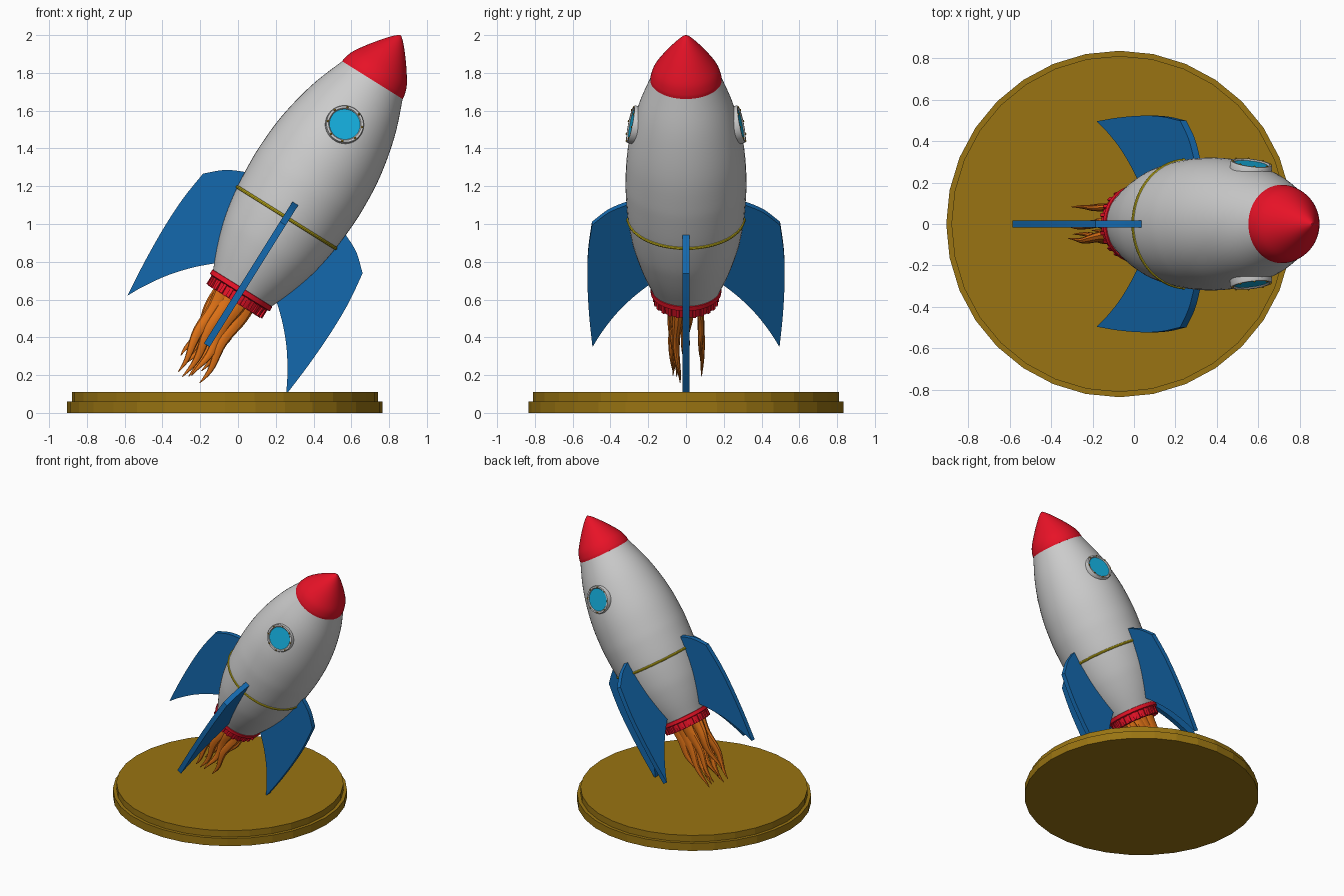
import bpy, bmesh, math
from mathutils import Matrix, Vector

if "Cube" in bpy.data.objects:
    bpy.data.objects.remove(bpy.data.objects["Cube"])

# Rocket frame: local z runs along the tilted body axis
ROCKET = Matrix.Translation((0.02, 0, 0.655)) @ Matrix.Rotation(math.radians(32), 4, 'Y')


def material(name, rgb):
    m = bpy.data.materials.new(name)
    m.diffuse_color = (*rgb, 1)
    m.use_nodes = True
    m.node_tree.nodes["Principled BSDF"].inputs["Base Color"].default_value = m.diffuse_color
    return m


GREY = material("light grey", (0.60, 0.60, 0.60))
RED = material("red", (0.80, 0.006, 0.02))
BLUE = material("blue", (0.007, 0.14, 0.42))
YELLOW = material("yellow", (0.62, 0.50, 0.012))
CYAN = material("cyan glass", (0.007, 0.42, 0.72))
ORANGE = material("flame orange", (0.75, 0.17, 0.008))
GOLD = material("mustard brown", (0.32, 0.175, 0.006))


def finish(bm, name, mat, matrix, smooth=True):
    bmesh.ops.remove_doubles(bm, verts=bm.verts, dist=1e-5)
    bmesh.ops.recalc_face_normals(bm, faces=bm.faces)
    me = bpy.data.meshes.new(name)
    bm.to_mesh(me)
    bm.free()
    me.materials.append(mat)
    if smooth:
        me.shade_smooth()
        me.set_sharp_from_angle(angle=math.radians(35))
    ob = bpy.data.objects.new(name, me)
    ob.matrix_world = matrix
    bpy.context.collection.objects.link(ob)
    return ob


def spline(pts, n=5):
    """Catmull-Rom curve through the points."""
    pts = [Vector(p) for p in pts]
    ext = [2 * pts[0] - pts[1]] + pts + [2 * pts[-1] - pts[-2]]
    out = []
    for i in range(len(pts) - 1):
        a, b, c, d = ext[i:i + 4]
        for k in range(n):
            t = k / n
            out.append(0.5 * (2 * b + (c - a) * t + (2 * a - 5 * b + 4 * c - d) * t * t
                              + (3 * b - a - 3 * c + d) * t ** 3))
    return out + [pts[-1]]


def skin(bm, rings, closed=False):
    rows = [[bm.verts.new(co) for co in ring] for ring in rings]
    pairs = list(zip(rows, rows[1:])) + ([(rows[-1], rows[0])] if closed else [])
    for lo, hi in pairs:
        for i in range(len(lo)):
            j = (i + 1) % len(lo)
            bm.faces.new((lo[i], lo[j], hi[j], hi[i]))
    if not closed:
        bm.faces.new(rows[0][::-1])
        bm.faces.new(rows[-1])


def lathe(name, profile, mat, matrix=ROCKET, seg=56, closed=False, smooth=True):
    bm = bmesh.new()
    skin(bm, [[(r * math.cos(2 * math.pi * i / seg), r * math.sin(2 * math.pi * i / seg), z)
               for i in range(seg)] for r, z in profile], closed)
    return finish(bm, name, mat, matrix, smooth)


# Display base: two stepped discs
lathe("display_base", [(0.835, 0), (0.835, 0.06), (0.81, 0.06), (0.81, 0.11)], GOLD,
      Matrix.Translation((-0.07, 0, 0)), seg=32, smooth=False)

# Hull
lathe("hull", spline([(0.178, -0.005), (0.222, 0.1), (0.257, 0.2), (0.284, 0.3), (0.308, 0.447),
                      (0.319, 0.6), (0.32, 0.7), (0.311, 0.85), (0.286, 1.0), (0.247, 1.15),
                      (0.183, 1.32)], 4), GREY)

# Nose cone
lathe("nose_cone", [(0.18, 1.303)] + spline([(0.189, 1.305), (0.186, 1.33), (0.168, 1.38),
                                             (0.122, 1.45), (0.072, 1.515), (0.03, 1.563),
                                             (0.004, 1.585)], 4), RED)

# Yellow band
lathe("yellow_band", [(0.308 + 0.008 * math.cos(a), 0.447 + 0.009 * math.sin(a))
                      for a in [math.pi * k / 4 for k in range(8)]], YELLOW, closed=True)

# Engine collar with ribs
lathe("engine_collar", [(0.172, 0.012), (0.187, 0.005), (0.187, -0.02), (0.168, -0.026),
                        (0.162, -0.078), (0.135, -0.078), (0.125, -0.04)], RED)
bm = bmesh.new()
for i in range(24):
    m = Matrix.Rotation(2 * math.pi * i / 24, 4, 'Z') @ Matrix.Translation((0.164, 0, -0.046))
    bmesh.ops.create_cube(bm, size=1, matrix=m @ Matrix.Diagonal((0.02, 0.018, 0.058, 1)))
finish(bm, "collar_ribs", RED, ROCKET, smooth=False)

# Four swept fins, outline in (radius, height)
outline = (spline([(0.27, 0.55), (0.315, 0.535), (0.41, 0.488), (0.498, 0.41)], 4)
           + spline([(0.498, 0.41), (0.518, 0.24), (0.522, 0.06), (0.513, -0.15), (0.495, -0.35)], 4)[1:]
           + spline([(0.495, -0.35), (0.45, -0.265), (0.375, -0.15), (0.29, -0.05), (0.205, 0.03),
                     (0.165, 0.06)], 4)[1:]
           + [Vector((0.2, 0.2)), Vector((0.26, 0.4))])
for i in range(4):
    bm = bmesh.new()
    skin(bm, [[(p.x, y, p.y) for p in outline] for y in (-0.018, 0.018)])
    finish(bm, f"fin_{i + 1}", BLUE, ROCKET @ Matrix.Rotation(math.pi / 2 * i, 4, 'Z'))

# Portholes on both sides
for side, label in ((-1, "front"), (1, "back")):
    n = Vector((0, side * math.cos(0.23), math.sin(0.23)))
    frame = ROCKET @ Matrix.Translation((0, side * 0.279, 1.027)) @ n.to_track_quat('Z', 'Y').to_matrix().to_4x4()
    lathe(f"{label}_porthole_rim", [(0.102, -0.04), (0.102, 0.008), (0.098, 0.016), (0.087, 0.016),
                                    (0.082, 0.010), (0.082, -0.04)], GREY, frame, 40, closed=True)
    lathe(f"{label}_porthole_glass", [(0.084, 0.002), (0.084, 0.009)], CYAN, frame, 40)
    bm = bmesh.new()
    for k in range(8):
        a = math.pi * (k + 0.5) / 4
        m = Matrix.Translation((0.0925 * math.cos(a), 0.0925 * math.sin(a), 0.016))
        bmesh.ops.create_uvsphere(bm, u_segments=8, v_segments=6, radius=0.006, matrix=m)
    finish(bm, f"{label}_porthole_bolts", GOLD, frame)

# Exhaust flames: wavy tapering strands (root x, y, tip x, y, length, phase)
strands = [(-0.075, -0.06, -0.06, -0.075, 0.55, 0.0), (-0.03, -0.07, -0.015, -0.055, 0.56, 0.9),
           (0.02, -0.06, 0.03, -0.06, 0.53, 1.9), (0.06, -0.05, 0.075, -0.04, 0.54, 0.5),
           (-0.08, 0.0, -0.075, -0.01, 0.47, 2.4), (-0.02, -0.01, -0.035, 0.0, 0.50, 1.4),
           (0.06, 0.0, 0.045, 0.0, 0.48, 0.2), (-0.06, 0.08, -0.05, 0.08, 0.52, 0.7),
           (0.0, 0.08, 0.02, 0.085, 0.54, 1.7), (0.05, 0.075, 0.06, 0.08, 0.42, 2.6)]
bm = bmesh.new()
for x0, y0, x1, y1, length, phase in strands:
    rings = []
    for k in range(19):
        t = k / 18
        wide = 0.040 * (1 - t) ** 1.2 + 0.011 * (1 - t ** 6) + 0.002
        thin = wide * (0.35 + 0.35 * t) if y0 > 0.05 else wide * 0.7
        cx = x0 + (x1 - x0) * t + 0.014 * t ** 0.5 * math.sin(9 * t + phase)
        cy = y0 + (y1 - y0) * t + (0.003 if y0 > 0.05 else 0.009) * math.sin(7 * t + 2 * phase)
        z = -0.045 + (0.045 - length) * t
        rings.append([(cx + wide * math.cos(a), cy + thin * math.sin(a), z)
                      for a in [2 * math.pi * j / 10 for j in range(10)]])
    skin(bm, rings)
finish(bm, "exhaust_flames", ORANGE, ROCKET)
